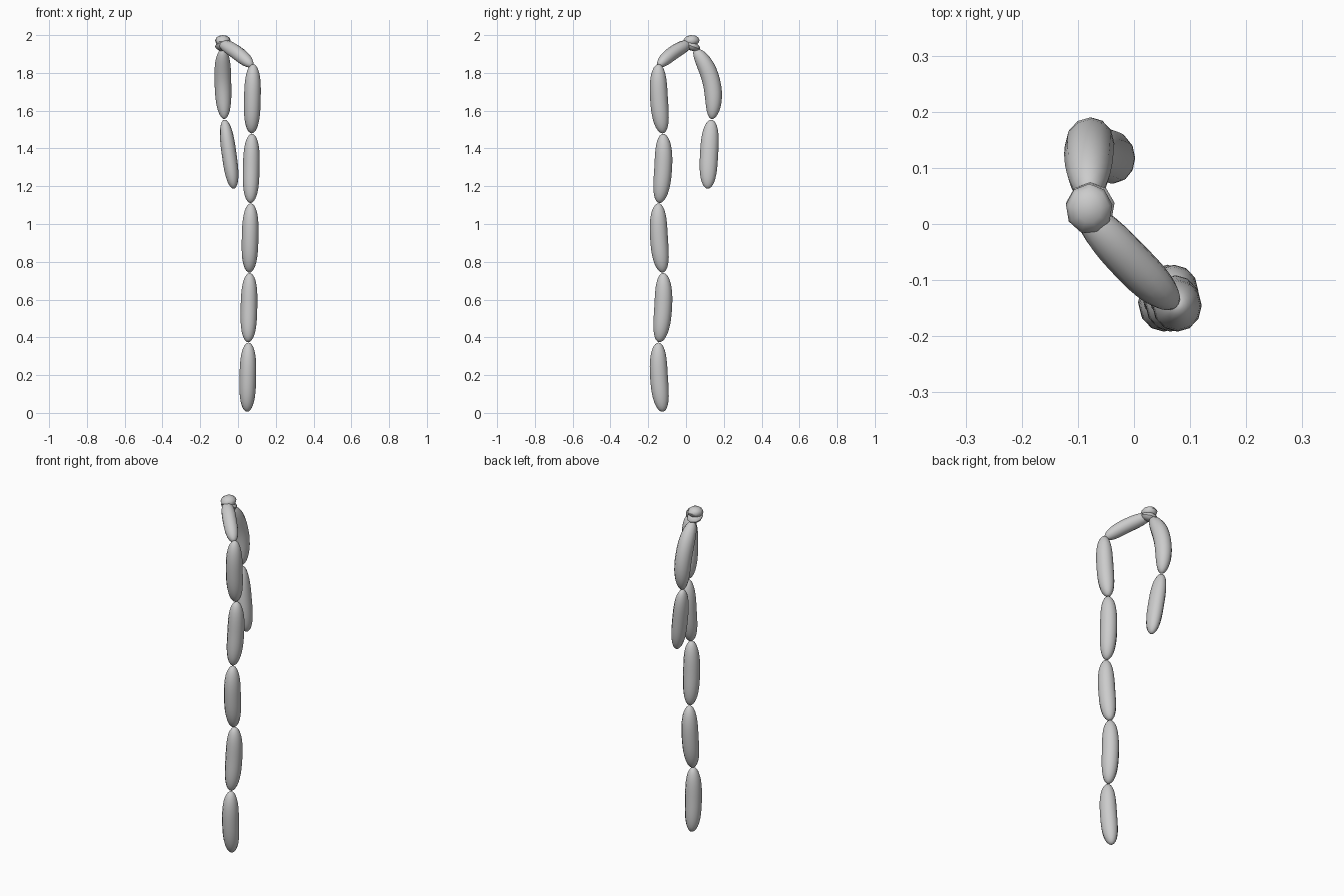
import bpy
import bmesh
import math
from mathutils import Vector, Matrix

cube = bpy.data.objects.get("Cube")
if cube:
    bpy.data.objects.remove(cube, do_unlink=True)

grey = bpy.data.materials.new("plain grey")
grey.use_nodes = True
grey.diffuse_color = (0.6, 0.6, 0.6, 1)
grey.node_tree.nodes["Principled BSDF"].inputs["Base Color"].default_value = (0.6, 0.6, 0.6, 1)

SIDES = 12
RINGS = 20


def finish(name, bm, angle):
    bmesh.ops.recalc_face_normals(bm, faces=bm.faces)
    mesh = bpy.data.meshes.new(name)
    bm.to_mesh(mesh)
    bm.free()
    mesh.materials.append(grey)
    obj = bpy.data.objects.new(name, mesh)
    bpy.context.collection.objects.link(obj)
    bpy.ops.object.select_all(action='DESELECT')
    obj.select_set(True)
    bpy.context.view_layer.objects.active = obj
    bpy.ops.object.shade_smooth_by_angle(angle=math.radians(angle))
    return obj


def link(name, start, mid, end, rx, ry):
    """Plump link with rounded ends, swept along a bend through three points."""
    a, m, b = Vector(start), Vector(mid), Vector(end)
    c = 2 * m - (a + b) / 2
    bm = bmesh.new()
    rings = []
    for i in range(1, RINGS):
        # Rings crowd together towards the rounded tips
        t = (1 - math.cos(math.pi * i / RINGS)) / 2
        centre = (1 - t) ** 2 * a + 2 * t * (1 - t) * c + t * t * b
        tangent = ((1 - t) * (c - a) + t * (b - c)).normalized()
        v = tangent.cross(Vector((1, 0, 0))).normalized()
        u = v.cross(tangent)
        swell = math.sqrt(1 - abs(2 * t - 1) ** 3)
        rings.append([bm.verts.new(centre + swell * (u * rx * math.cos(w) + v * ry * math.sin(w)))
                      for w in (2 * math.pi * k / SIDES for k in range(SIDES))])
    for r0, r1 in zip(rings, rings[1:]):
        for k in range(SIDES):
            j = (k + 1) % SIDES
            bm.faces.new((r0[k], r0[j], r1[j], r1[k]))
    for tip, ring in ((a, rings[0]), (b, rings[-1])):
        pole = bm.verts.new(tip)
        for k in range(SIDES):
            bm.faces.new((pole, ring[k], ring[(k + 1) % SIDES]))
    return finish(name, bm, 60)


# Long hanging strand: alternate links bow forward and back
for i in range(5):
    low, high = 0.006 + 0.3685 * i, 0.372 + 0.3685 * i
    x = 0.052 + 0.006 * i
    if i % 2 == 0:
        ys = (-0.122, -0.143, -0.145)
    else:
        ys = (-0.143, -0.121, -0.122)
    link("front_link_%d" % (i + 1), (x - 0.004, ys[0], low), (x, ys[1], (low + high) / 2),
         (x + 0.004, ys[2], high), 0.044, 0.047)

# Link slanting from the strand up to the knot
link("shoulder_link", (0.074, -0.145, 1.836), (-0.008, -0.065, 1.908),
     (-0.095, 0.03, 1.958), 0.038, 0.036)

# Short strand folded over the back
link("back_upper_link", (-0.08, 0.045, 1.925), (-0.08, 0.134, 1.755),
     (-0.072, 0.135, 1.556), 0.044, 0.047)
link("back_lower_link", (-0.072, 0.135, 1.552), (-0.047, 0.122, 1.37),
     (-0.022, 0.115, 1.187), 0.039, 0.048)

# Faceted knot: a flattened cap on a tilted collar
for name, loc, size, tilt in (("knot_cap", (-0.08, 0.027, 1.97), (0.042, 0.045, 0.03), 0.1),
                              ("knot_collar", (-0.078, 0.03, 1.942), (0.044, 0.047, 0.024), -0.35)):
    bm = bmesh.new()
    bmesh.ops.create_uvsphere(bm, u_segments=9, v_segments=6, radius=1)
    bmesh.ops.transform(bm, verts=bm.verts, matrix=Matrix.Translation(loc)
                        @ Matrix.Rotation(tilt, 4, 'X') @ Matrix.Diagonal((*size, 1)))
    finish(name, bm, 40)
